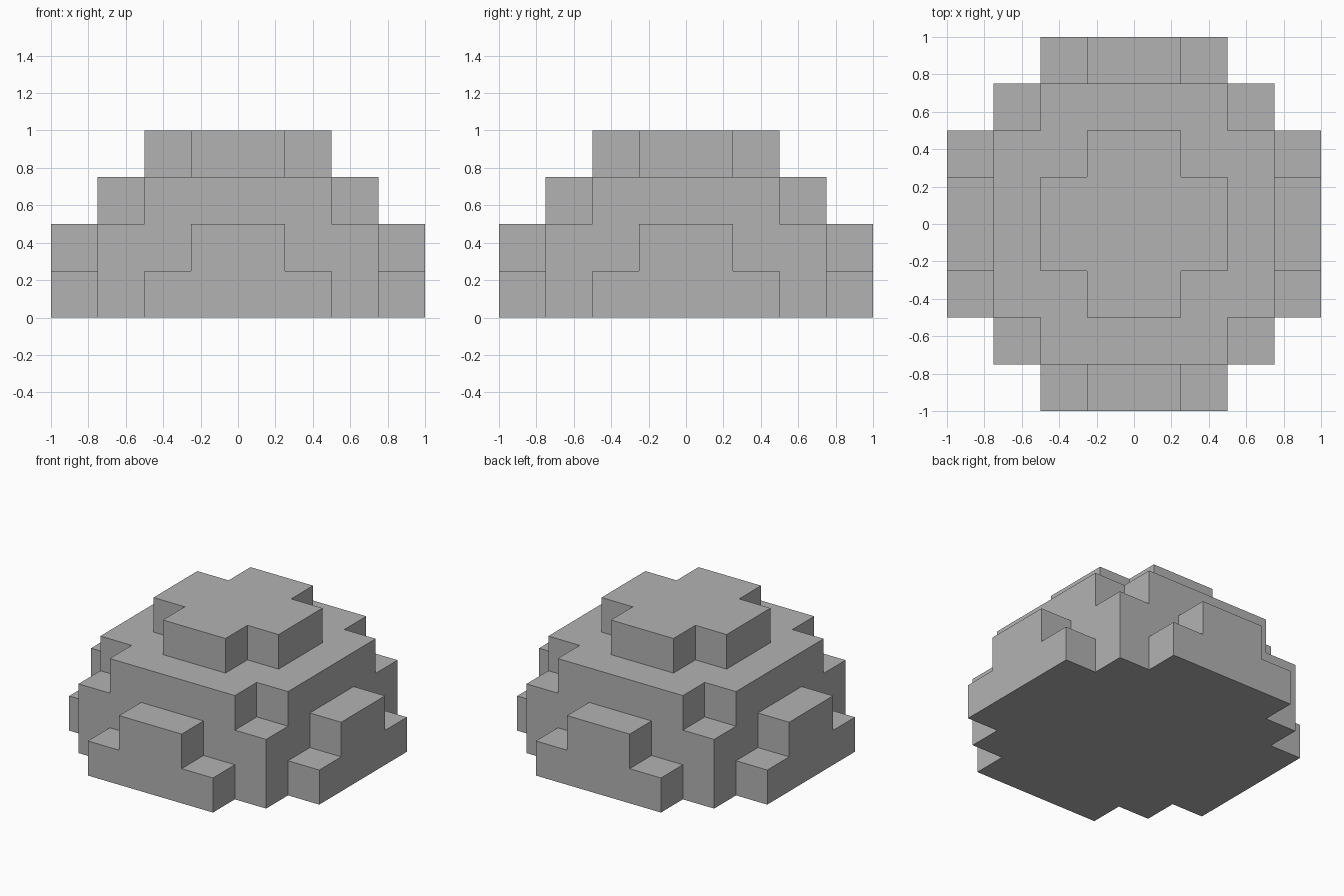
import bpy
import bmesh
import math
from mathutils import Vector

cube = bpy.data.objects.get("Cube")
if cube:
    bpy.data.objects.remove(cube, do_unlink=True)

STEP = 0.25   # edge length of one block
CELLS = 4     # blocks from the centre to the rim

# Plain grey stone
grey = bpy.data.materials.new("grey")
colour = (0.45, 0.45, 0.45, 1)
grey.diffuse_color = colour
grey.use_nodes = True
grey.node_tree.nodes["Principled BSDF"].inputs["Base Color"].default_value = colour


def filled(cell):
    """A block belongs to the dome when its centre lies inside the unit sphere."""
    centre = Vector([(c + 0.5) * STEP for c in cell])
    return cell[2] >= 0 and centre.length < 1


# Blocky dome: only the outward faces of the filled blocks
bm = bmesh.new()
corners = {}


def corner(point):
    if point not in corners:
        corners[point] = bm.verts.new(Vector(point) * STEP)
    return corners[point]


def add_side(cell, axis, sign):
    """Add the square on one side of a block, wound to face outwards."""
    u, v = (axis + 1) % 3, (axis + 2) % 3
    loop = []
    for du, dv in ((0, 0), (1, 0), (1, 1), (0, 1))[::sign]:
        point = list(cell)
        point[axis] += sign > 0
        point[u] += du
        point[v] += dv
        loop.append(corner(tuple(point)))
    bm.faces.new(loop)


span = range(-CELLS, CELLS)
for cell in [(x, y, z) for x in span for y in span for z in range(CELLS)]:
    if not filled(cell):
        continue
    for axis in range(3):
        for sign in (-1, 1):
            neighbour = list(cell)
            neighbour[axis] += sign
            if not filled(neighbour):
                add_side(cell, axis, sign)

# Merge the squares into clean flat steps
bmesh.ops.dissolve_limit(bm, angle_limit=math.radians(1),
                         verts=bm.verts[:], edges=bm.edges[:])

mesh = bpy.data.meshes.new("stepped_dome")
bm.to_mesh(mesh)
bm.free()
mesh.materials.append(grey)
dome = bpy.data.objects.new("stepped_dome", mesh)
bpy.context.scene.collection.objects.link(dome)
